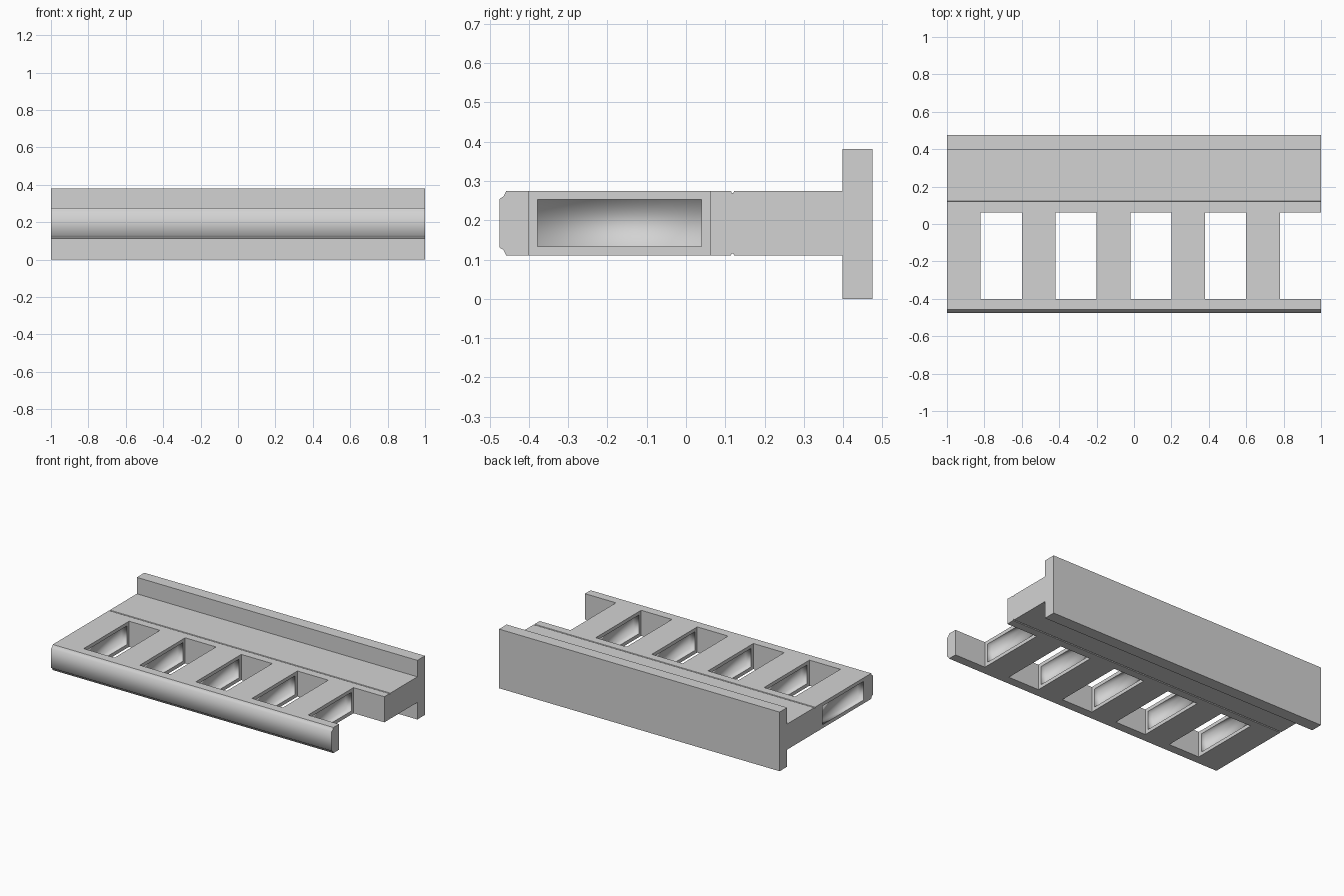
import bpy, bmesh
from mathutils import Vector

if "Cube" in bpy.data.objects:
    bpy.data.objects.remove(bpy.data.objects["Cube"])

grey = bpy.data.materials.new("plain grey")
grey.diffuse_color = (0.65, 0.65, 0.65, 1)
grey.use_nodes = True
grey.node_tree.nodes["Principled BSDF"].inputs["Base Color"].default_value = grey.diffuse_color


def extrude_x(name, profile, x0=-1.0, x1=1.0):
    """Prism along x from a (y, z) outline."""
    bm = bmesh.new()
    face = bm.faces.new([bm.verts.new((x0, y, z)) for y, z in profile])
    ext = bmesh.ops.extrude_face_region(bm, geom=[face])
    verts = [g for g in ext["geom"] if isinstance(g, bmesh.types.BMVert)]
    bmesh.ops.translate(bm, verts=verts, vec=(x1 - x0, 0, 0))
    bmesh.ops.recalc_face_normals(bm, faces=bm.faces)
    me = bpy.data.meshes.new(name)
    bm.to_mesh(me)
    bm.free()
    me.materials.append(grey)
    ob = bpy.data.objects.new(name, me)
    bpy.context.collection.objects.link(ob)
    return ob


def box(name, y0, y1, z0, z1, x0=-1.0, x1=1.0):
    return extrude_x(name, [(y0, z0), (y1, z0), (y1, z1), (y0, z1)], x0, x1)


LO, HI = 0.11, 0.275
MID = (LO + HI) / 2

# Back flange with its web (T section), top half mirrored to the bottom
half = [(0.475, 0.1905), (0.475, 0.381), (0.398, 0.381), (0.398, HI),
        (0.123, HI), (0.121, HI - 0.004), (0.121, MID)]
low = [(0.121, LO + 0.004), (0.123, LO), (0.398, LO), (0.398, 0), (0.475, 0)]
extrude_x("back_flange", half[1:-1] + low)

# Thin seam between web and slotted frame
box("seam", 0.115, 0.122, LO + 0.006, HI - 0.006)

# Slotted frame with coved front corners
top = [(0.116, HI - 0.004), (0.114, HI), (-0.457, HI),
       (-0.464, 0.261), (-0.475, 0.254)]
bottom = [(y, 2 * MID - z) for y, z in reversed(top)]
frame = extrude_x("slotted_frame", top + bottom)

# Five slots, the last one open at the right end
for i in range(5):
    x0 = -0.82 + 0.4 * i
    x1 = x0 + 0.22 if i < 4 else 1.1
    slot = box("slot_cutter", -0.4, 0.062, -0.2, 0.6, x0, x1)
    slot.hide_render = True
    slot.hide_viewport = False
    mod = frame.modifiers.new("slot", "BOOLEAN")
    mod.operation, mod.solver, mod.object = "DIFFERENCE", "EXACT", slot

deps = bpy.context.evaluated_depsgraph_get()
cut = bpy.data.meshes.new_from_object(frame.evaluated_get(deps))
frame.modifiers.clear()
frame.data = cut
for ob in [o for o in bpy.data.objects if o.name.startswith("slot_cutter")]:
    bpy.data.objects.remove(ob)

# Rectangular pockets in both sides of every rung
bm = bmesh.new()
bm.from_mesh(cut)
for y in (-0.4, 0.062):
    bmesh.ops.bisect_plane(bm, geom=bm.verts[:] + bm.edges[:] + bm.faces[:],
                           plane_co=(0, y, 0), plane_no=(0, 1, 0), dist=1e-5)
bm.normal_update()
for f in bm.faces:
    f.smooth = f.normal.y < -0.2 and f.calc_center_median().y < -0.44
sides = [f for f in bm.faces if abs(f.normal.x) > 0.9
         and -0.3 < f.calc_center_median().y < 0.0]
bmesh.ops.inset_individual(bm, faces=sides, thickness=0.032)
caps = bmesh.ops.extrude_discrete_faces(bm, faces=sides)["faces"]
for f in caps:
    n = Vector((1 if f.normal.x > 0 else -1, 0, 0))
    rim = [v.co.copy() for v in f.verts]
    bmesh.ops.translate(bm, verts=f.verts[:], vec=-n * 0.04)
    f.smooth = True
    for e in f.edges:
        for wall in e.link_faces:
            wall.smooth = True
    for e in {e for v in f.verts for e in v.link_edges}:
        for w in e.link_faces:
            if w is not f:
                w.smooth = True
bm.to_mesh(cut)
bm.free()
if not cut.materials:
    cut.materials.append(grey)
